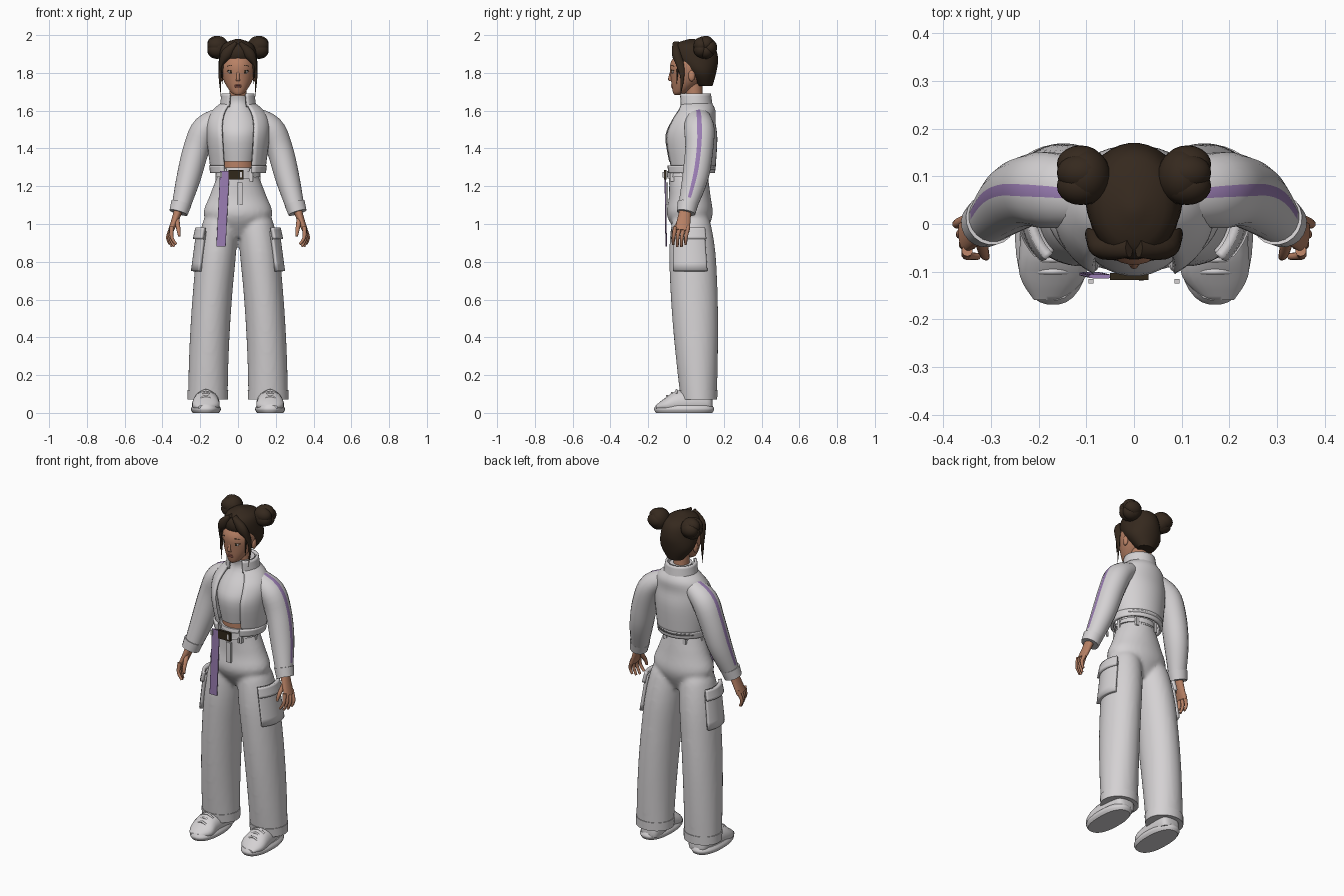
import bpy, bmesh
from math import sin, cos, pi, radians, copysign
from mathutils import Vector, Matrix

if "Cube" in bpy.data.objects:
    bpy.data.objects.remove(bpy.data.objects["Cube"])


def material(name, *rgb):
    mat = bpy.data.materials.new(name)
    mat.use_nodes = True
    mat.diffuse_color = (*rgb, 1)
    mat.node_tree.nodes["Principled BSDF"].inputs["Base Color"].default_value = (*rgb, 1)
    return mat


WHITE = material("off white cloth", .66, .64, .65)
PURPLE = material("lilac", .33, .21, .46)
SKIN = material("skin", .48, .22, .13)
HAIR = material("dark brown hair", .036, .022, .013)
LIP = material("lip", .4, .13, .1)
EYE = material("eye white", .7, .66, .62)
DARK = material("dark brown", .03, .02, .01)
UP = Vector((0, 0, 1))
BACKWARD = Vector((0, 1, 0))
FULL_TURN = (0, 360)
OPEN_FRONT = (-59, 239)


def select_only(objects):
    bpy.ops.object.select_all(action='DESELECT')
    for ob in objects:
        ob.select_set(True)
    bpy.context.view_layer.objects.active = objects[-1]


def finish(bm, name, mats, mirror=False, thickness=0, smooth=True):
    """Turn the bmesh into a named object, mirrored or thickened on request."""
    bmesh.ops.recalc_face_normals(bm, faces=bm.faces)
    mesh = bpy.data.meshes.new(name)
    bm.to_mesh(mesh)
    bm.free()
    for mat in mats:
        mesh.materials.append(mat)
    ob = bpy.data.objects.new(name, mesh)
    bpy.context.collection.objects.link(ob)
    if smooth:
        select_only([ob])
        bpy.ops.object.shade_smooth_by_angle(angle=radians(50))
    if mirror:
        modifier = ob.modifiers.new("mirror", 'MIRROR')
        modifier.use_mirror_merge = False
    if thickness:
        modifier = ob.modifiers.new("thickness", 'SOLIDIFY')
        modifier.thickness = thickness
        modifier.offset = 0
    return ob


def spline(rows, steps=4):
    """Smooth rows of numbers by Hermite interpolation with averaged slopes."""
    last = len(rows) - 1
    slopes = [[(after - before) / 2 for before, after in zip(rows[max(i - 1, 0)], rows[min(i + 1, last)])]
              for i in range(last + 1)]
    smooth = []
    for i in range(last):
        for k in range(steps):
            t = k / steps
            ease = t * t * (3 - 2 * t)
            leave, arrive = t * (1 - t) ** 2, t * t * (t - 1)
            smooth.append([a + (b - a) * ease + slope_a * leave + slope_b * arrive
                           for a, b, slope_a, slope_b in zip(rows[i], rows[i + 1], slopes[i], slopes[i + 1])])
    return smooth + [list(rows[last])]


def loft(name, mats, rows, axis=None, side=BACKWARD, sides=20, arc=FULL_TURN,
         power=1, floor=0, paint=None, **options):
    """Skin rings given as x, y, z, radius across, radius along side."""
    rows = spline(rows)
    centres = [Vector(row[:3]) for row in rows]
    closed = arc == FULL_TURN
    count = sides if closed else sides + 1
    bm = bmesh.new()
    rings = []
    for i, (centre, row) in enumerate(zip(centres, rows)):
        along = axis or (centres[min(i + 1, len(rows) - 1)] - centres[max(i - 1, 0)]).normalized()
        v = (side - along * side.dot(along)).normalized()
        u = v.cross(along)
        ring = []
        for j in range(count):
            # Closed rings start half a step round, so one face points straight out
            angle = radians(arc[0] + (arc[1] - arc[0]) * (j + closed / 2) / sides)
            across, deep = (copysign(abs(f) ** power, f) for f in (cos(angle), sin(angle)))
            point = centre + u * across * max(row[3], .001) + v * deep * max(row[4], .001)
            point.z = max(point.z, floor)
            ring.append(bm.verts.new(point))
        rings.append(ring)
    for low, high in zip(rings, rings[1:]):
        for j in range(sides):
            k = (j + 1) % count
            face = bm.faces.new((low[j], low[k], high[k], high[j]))
            if paint:
                face.material_index = paint(j, face.calc_center_median())
    if closed:
        bm.faces.new(rings[0])
        bm.faces.new(rings[-1])
    return finish(bm, name, mats, **options)


def upright(name, mat, rows, x=0, sides=32, **options):
    """Stacked level rings given as z, y, radius in x, radius in y."""
    return loft(name, [mat], [(x, y, z, rx, ry) for z, y, rx, ry in rows], axis=UP, sides=sides, **options)


def tube(name, mat, points, start, end, sides=10, **options):
    """Round tube that tapers evenly from the start radius to the end radius."""
    last = len(points) - 1
    radii = [start + (end - start) * i / last for i in range(last + 1)]
    return loft(name, [mat], [(*p, r, r) for p, r in zip(points, radii)], sides=sides, **options)


def ball(name, mat, centre, size, **options):
    bm = bmesh.new()
    bmesh.ops.create_uvsphere(bm, u_segments=20, v_segments=12, radius=1,
                              matrix=Matrix.Translation(centre) @ Matrix.Diagonal((*size, 1)))
    return finish(bm, name, [mat], **options)


def box(name, mat, centre, size, **options):
    bm = bmesh.new()
    bmesh.ops.create_cube(bm, size=1, matrix=Matrix.Translation(centre) @ Matrix.Diagonal((*size, 1)))
    return finish(bm, name, [mat], smooth=False, **options)


def leg_ring(z, out=0, sign=1):
    """Ring of the wide trouser leg at a height, grown outward by out."""
    h = z / 1.05
    close = 1 - .3 * h ** 20
    return (sign * (.16 - .07 * h * h), .07 - .045 * h, z,
            .105 * close + out, (.09 + .035 * sin(pi * h * .75)) * close + out)


# Wide trousers: two legs and the hips fused into one surface
heights = (.07, .25, .45, .65, .85, 1, 1.05)
parts = [loft("trouser_leg", [WHITE], [leg_ring(z, sign=sign) for z in heights], axis=UP, sides=32)
         for sign in (1, -1)]
trousers = upright("trousers", WHITE, [(.93, .03, .07, .06), (1.04, .02, .18, .12),
                                       (1.15, .02, .15, .11), (1.3, .01, .09, .1)])
select_only(parts + [trousers])
bpy.ops.object.join()
modifier = trousers.modifiers.new("fuse", 'REMESH')
modifier.mode = 'VOXEL'
modifier.voxel_size = .011
modifier.use_smooth_shade = True
modifier = trousers.modifiers.new("soften", 'SMOOTH')
modifier.iterations = 6

# Trouser details
upright("waistband", WHITE, [(1.24, .01, .11, .11), (1.3, .01, .1, .1)])
loft("trouser_hem", [WHITE], [leg_ring(z, .003) for z in (.07, .12)], axis=UP, sides=32, mirror=True)
for name, bottom, top, out in (("cargo_pocket", .75, .96, .01), ("cargo_pocket_flap", .92, .98, .02)):
    loft(name, [WHITE], [leg_ring(z, out) for z in (bottom, top)],
         axis=UP, arc=(-48, 32), mirror=True, thickness=.02)
for place, angle in (("front", -50), ("side", 0), ("back", 55)):
    spot = (.11 * cos(radians(angle)), .01 + .11 * sin(radians(angle)), 1.26)
    box("belt_loop_" + place, WHITE, spot, (.02, .02, .07), mirror=True)
box("fly_flap", WHITE, (.01, -.1, 1.16), (.03, .01, .12))

# Belt with buckle and long hanging end
upright("belt", WHITE, [(1.25, .01, .12, .11), (1.28, .01, .11, .11)])
box("belt_buckle", DARK, (-.01, -.11, 1.26), (.08, .015, .05))
box("belt_buckle_bar", WHITE, (.015, -.117, 1.26), (.01, .005, .03))
loft("belt_tail", [PURPLE], [(-.07, -.11, 1.28, .025, .004), (-.09, -.105, .88, .025, .004)],
     axis=UP, power=.4)

# Midriff and cropped top
upright("midriff", SKIN, [(1.26, .01, .09, .09), (1.36, .01, .09, .09)])
upright("cropped_top", WHITE, [(1.33, .01, .095, .1), (1.46, .01, .12, .12), (1.54, .03, .12, .11),
                               (1.63, .05, .07, .07), (1.68, .05, .06, .07)])

# Open jacket body, hem band and stand collar
for name, wall, rows in (
        ("jacket_body", .012, [(1.29, .03, .14, .12), (1.45, .02, .16, .14), (1.54, .03, .16, .12),
                               (1.6, .05, .13, .1), (1.64, .05, .08, .08)]),
        ("jacket_hem", .016, [(1.27, .02, .14, .125), (1.31, .02, .145, .13)]),
        ("jacket_collar", .014, [(1.62, .05, .09, .085), (1.69, .045, .08, .08)])):
    upright(name, WHITE, rows, arc=OPEN_FRONT, thickness=wall)
box("drawcord_end", WHITE, (.09, -.12, 1.26), (.01, .01, .03), mirror=True)

# Sleeves with a stripe along the outside
loft("jacket_sleeve", [WHITE, PURPLE],
     [(.07, .06, 1.58, .045, .06), (.17, .07, 1.51, .07, .08), (.22, .07, 1.4, .07, .075),
      (.26, .05, 1.25, .065, .07), (.3, .01, 1.1, .05, .05)], mirror=True,
     paint=lambda j, centre: int(j == 9 and centre.x > .1 and centre.z > 1.13))
tube("sleeve_cuff", WHITE, [(.3, .01, 1.11), (.315, 0, 1.06)], .055, .05, sides=20, mirror=True)

# Hands
loft("palm", [SKIN], [(.31, 0, 1.09, .025, .03), (.33, -.01, 1.03, .02, .035),
                      (.355, -.02, .965, .015, .04)], mirror=True)
for i, finger in enumerate(("little", "ring", "middle", "index")):
    y = .01 - .022 * i
    tip = .88 + .012 * (i in (0, 3))
    tube(finger + "_finger", SKIN, [(.35, y, .985), (.372 - .007 * i, y - .01, .93),
                                    (.36 - .011 * i, y - .012, tip)], .012, .007, mirror=True)
tube("thumb", SKIN, [(.325, -.02, 1.03), (.315, -.06, .97), (.31, -.07, .935)], .015, .007, mirror=True)

# Shoes
upright("shoe_sole", WHITE, [(0, -.01, .07, .15), (.02, -.01, .08, .16), (.04, -.01, .07, .15)],
        x=.17, power=.85, mirror=True)
loft("shoe_upper", [WHITE], [(.16, .14, .04, .03, .03), (.16, .11, .05, .06, .08), (.17, -.04, .05, .07, .07),
                             (.17, -.11, .04, .07, .04), (.18, -.16, .03, .03, .01)],
     axis=-BACKWARD, side=UP, floor=.02, mirror=True)
for lace in range(3):
    y, z = -.05 - .025 * lace, .12 - .015 * lace
    tube("shoe_lace", WHITE, [(.17 + dx, y, z - abs(dx) / 2) for dx in (-.04, 0, .04)],
         .006, .006, side=UP, mirror=True)

# Head, neck and face
tube("neck", SKIN, [(0, .045, 1.64), (0, .04, 1.77)], .045, .045, sides=20)
upright("head", SKIN, [(1.682, -.05, .01, .01), (1.7, -.03, .04, .04), (1.77, .01, .08, .09),
                       (1.86, .03, .09, .11), (1.95, .04, .03, .04)])
tube("nose", SKIN, [(0, -.075, 1.82), (0, -.085, 1.77), (0, -.075, 1.757)], .006, .013, axis=UP)
ball("ear", SKIN, (.086, .03, 1.785), (.012, .018, .03), mirror=True)
for name, z in (("upper_lip", 1.735), ("lower_lip", 1.726)):
    ball(name, LIP, (0, -.07, z), (.019, .01, .005))
ball("eye", EYE, (.036, -.069, 1.805), (.016, .006, .009), mirror=True)
ball("iris", DARK, (.036, -.074, 1.805), (.008, .003, .008), mirror=True)
for name, mat, z in (("eyelashes", DARK, 1.815), ("eyebrow", HAIR, 1.84)):
    tube(name, mat, [(.018, -.077, z - .008), (.036, -.074, z), (.058, -.06, z - .005)],
         .004, .002, side=UP, mirror=True)

# Hair: swept back cap, centre parted fringe, loose strands and two buns
upright("hair_cap", HAIR, [(1.73, .1, .05, .04), (1.8, .08, .1, .08), (1.88, .05, .1, .12),
                           (1.95, .04, .08, .1), (1.98, .03, .01, .01)])
loft("hair_fringe", [HAIR], [(.01, -.05, 1.96, .01, .02), (.06, -.05, 1.9, .03, .025),
                             (.09, -.03, 1.84, .01, .02), (.095, -.02, 1.77, .007, .01),
                             (.09, -.03, 1.67, 0, 0)], mirror=True)
tube("loose_strand", HAIR, [(.084, -.04, 1.86), (.083, -.05, 1.74)], .008, .001, mirror=True)
bun = Vector((.102, .1, 1.935))
ball("hair_bun", HAIR, bun, (.053, .06, .06), mirror=True)
for coil in range(5):
    turn = 2 * pi * coil / 5
    ball("bun_coil", HAIR, bun + Vector((.01, .025 * cos(turn), .02 * sin(turn))), (.05, .04, .042), mirror=True)
